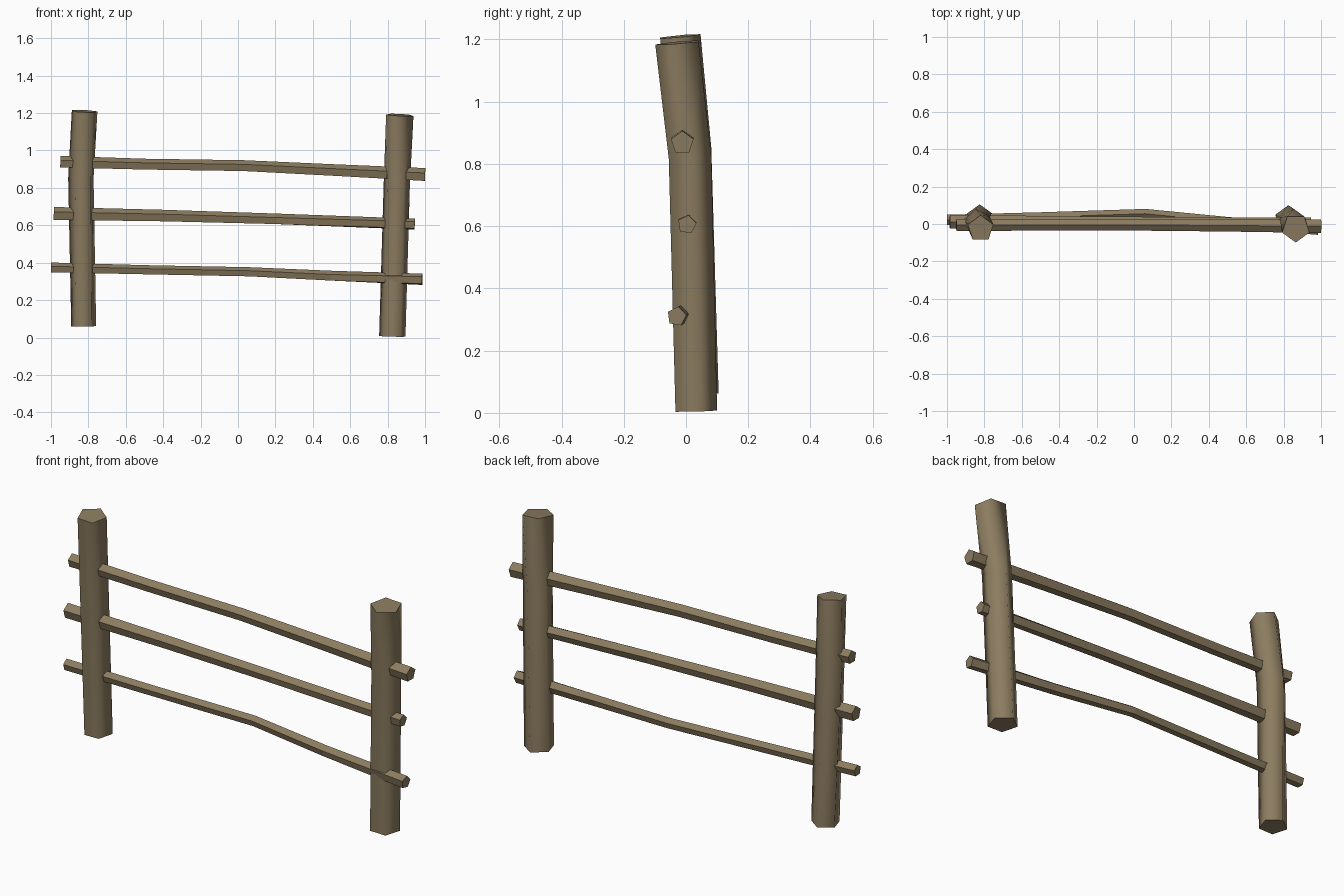
import bpy, bmesh, math
from mathutils import Vector

if "Cube" in bpy.data.objects:
    bpy.data.objects.remove(bpy.data.objects["Cube"])

wood = bpy.data.materials.new("weathered wood")
wood.diffuse_color = (0.262, 0.202, 0.117, 1)
wood.use_nodes = True
wood.node_tree.nodes["Principled BSDF"].inputs["Base Color"].default_value = wood.diffuse_color


def log(name, stations, smooth):
    """Five-sided log along a path; each station is (x, y, z, radius, angle)."""
    bm = bmesh.new()
    pts = [Vector(s[:3]) for s in stations]
    rings = []
    for i, (p, s) in enumerate(zip(pts, stations)):
        t = (pts[min(i + 1, len(pts) - 1)] - pts[max(i - 1, 0)]).normalized()
        # cross-section axes: world x/y for posts, y/z for rails
        ref = Vector((1, 0, 0)) if abs(t.z) > 0.7 else Vector((0, 1, 0))
        u = (ref - t * ref.dot(t)).normalized()
        v = t.cross(u)
        ring = []
        for k in range(5):
            a = math.radians(s[4] + 72 * k)
            ring.append(bm.verts.new(p + (u * math.cos(a) + v * math.sin(a)) * s[3]))
        rings.append(ring)
    for a, b in zip(rings, rings[1:]):
        for k in range(5):
            f = bm.faces.new((a[k], a[(k + 1) % 5], b[(k + 1) % 5], b[k]))
            f.smooth = smooth
    caps = [bm.faces.new(rings[0][::-1]), bm.faces.new(rings[-1])]
    # split the end caps so they stay crisp
    bmesh.ops.recalc_face_normals(bm, faces=bm.faces)
    for f in caps:
        for e in f.edges:
            e.smooth = False
    me = bpy.data.meshes.new(name)
    bm.to_mesh(me)
    bm.free()
    me.materials.append(wood)
    ob = bpy.data.objects.new(name, me)
    bpy.context.collection.objects.link(ob)


# leaning posts
log("left_post", [(-0.825, 0.035, 0.06, 0.07, 90),
                  (-0.837, 0.01, 0.85, 0.072, 98),
                  (-0.820, -0.025, 1.21, 0.072, 90)], True)
log("right_post", [(0.825, 0.026, 0.006, 0.074, 90),
                   (0.847, 0.008, 0.82, 0.074, 85),
                   (0.865, -0.022, 1.19, 0.077, 54)], True)

# sagging rails
log("top_rail", [(-0.95, -0.005, 0.937, 0.034, 90),
                 (-0.5, -0.005, 0.924, 0.032, 90),
                 (0.03, -0.005, 0.916, 0.032, 90),
                 (0.5, -0.008, 0.893, 0.034, 90),
                 (1.0, -0.012, 0.868, 0.038, 90)], False)
log("middle_rail", [(-0.985, 0.012, 0.66, 0.038, 90),
                    (-0.4, 0.01, 0.649, 0.034, 90),
                    (0.2, 0.008, 0.632, 0.031, 90),
                    (0.945, 0.003, 0.605, 0.031, 80)], False)
log("bottom_rail", [(-1.0, 0.022, 0.372, 0.029, 90),
                    (-0.5, 0.037, 0.36, 0.027, 90),
                    (0.06, 0.055, 0.349, 0.027, 90),
                    (0.5, 0.01, 0.328, 0.029, 90),
                    (0.985, -0.03, 0.31, 0.032, 80)], False)
